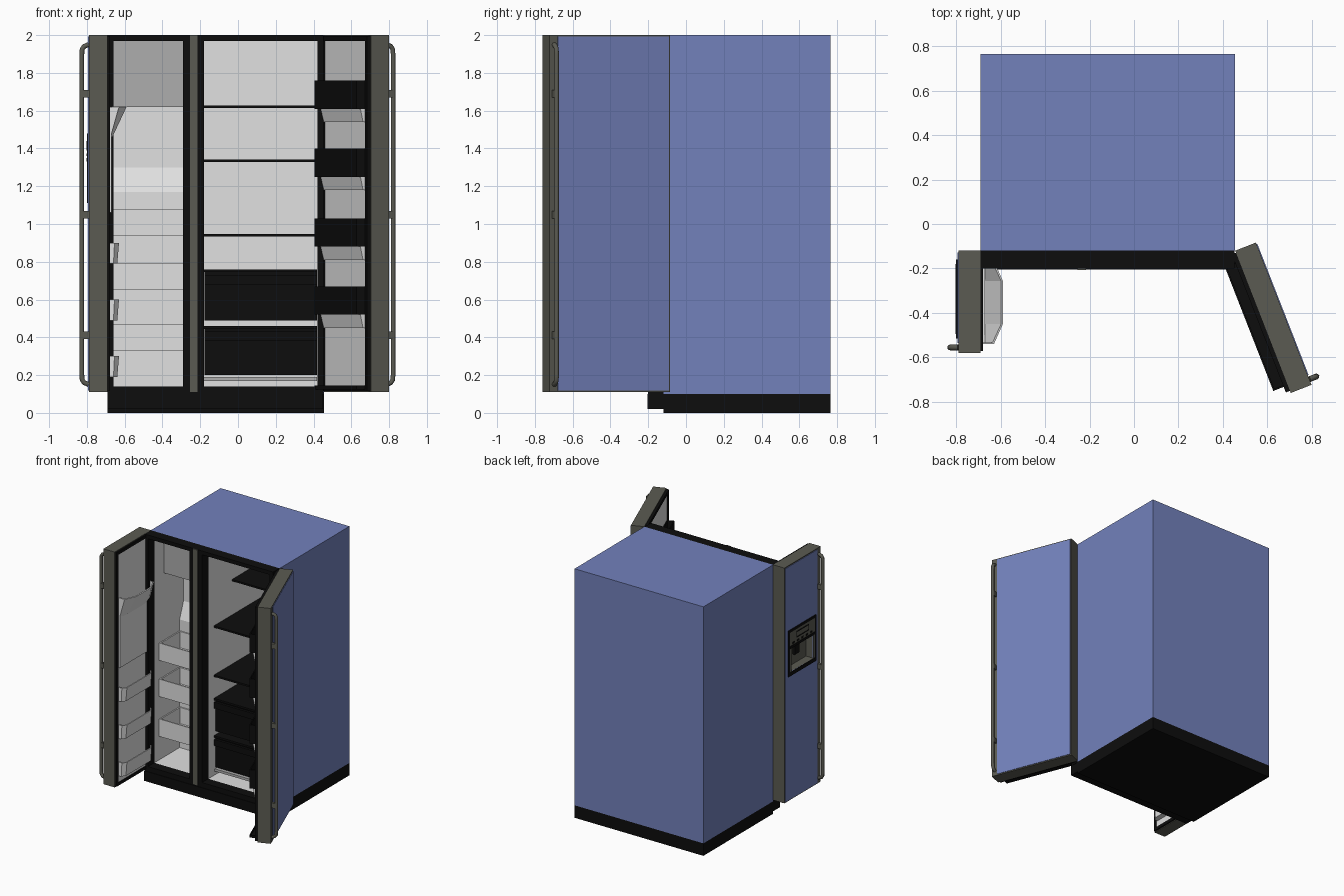
import bpy, bmesh
from mathutils import Matrix, Vector

cube = bpy.data.objects.get("Cube")
if cube:
    bpy.data.objects.remove(cube)


def material(name, r, g, b):
    m = bpy.data.materials.new(name)
    m.use_nodes = True
    m.diffuse_color = (r, g, b, 1)
    m.node_tree.nodes["Principled BSDF"].inputs["Base Color"].default_value = (r, g, b, 1)
    return m


BLUE = material("blue_paint", 0.17, 0.22, 0.5)
GRAY = material("dark_trim", 0.105, 0.105, 0.085)
BLACK = material("black_plastic", 0.004, 0.004, 0.004)
WHITE = material("white_liner", 0.75, 0.75, 0.75)
PALE = material("pale_gray", 0.42, 0.42, 0.42)
WORLD = Matrix.Identity(4)


def finish(name, bm, mat, mtx):
    bm.transform(mtx)
    bmesh.ops.recalc_face_normals(bm, faces=bm.faces)
    me = bpy.data.meshes.new(name)
    bm.to_mesh(me)
    bm.free()
    me.materials.append(mat)
    ob = bpy.data.objects.new(name, me)
    bpy.context.collection.objects.link(ob)
    return ob


def add_box(bm, lo, hi):
    lo, hi = Vector(lo), Vector(hi)
    scale = Matrix.Diagonal((*(hi - lo), 1))
    bmesh.ops.create_cube(bm, size=1, matrix=Matrix.Translation((lo + hi) / 2) @ scale)


def box(name, lo, hi, mat, mtx=WORLD):
    bm = bmesh.new()
    add_box(bm, lo, hi)
    return finish(name, bm, mat, mtx)


def hollow(bm, direction, t):
    """Remove the face looking along direction and give the rest a wall."""
    bmesh.ops.recalc_face_normals(bm, faces=bm.faces)
    lid = max(bm.faces, key=lambda f: f.normal.dot(Vector(direction)))
    bmesh.ops.delete(bm, geom=[lid], context='FACES')
    bmesh.ops.solidify(bm, geom=bm.faces[:], thickness=t)


def tray(name, lo, hi, mat, direction=(0, 0, 1), t=0.01, mtx=WORLD):
    bm = bmesh.new()
    add_box(bm, lo, hi)
    hollow(bm, direction, t)
    return finish(name, bm, mat, mtx)


def ring(name, outer, inner, y0, y1, mat, mtx=WORLD):
    """Rectangular frame in the x-z plane, both rectangles as x0, z0, x1, z1."""
    a, b, c, d = outer
    e, f, g, h = inner
    bm = bmesh.new()
    for x0, z0, x1, z1 in ((a, b, e, d), (g, b, c, d), (e, b, g, f), (e, h, g, d)):
        add_box(bm, (x0, y0, z0), (x1, y1, z1))
    return finish(name, bm, mat, mtx)


def profile_x(name, pts, x0, x1, mat, mtx=WORLD):
    """Extrude a y-z outline along x."""
    bm = bmesh.new()
    face = bm.faces.new([bm.verts.new((x0, y, z)) for y, z in pts])
    new = bmesh.ops.extrude_face_region(bm, geom=[face])["geom"]
    bmesh.ops.translate(bm, vec=(x1 - x0, 0, 0),
                        verts=[v for v in new if isinstance(v, bmesh.types.BMVert)])
    return finish(name, bm, mat, mtx)


def door_bin(name, u0, u1, z0, z1, depth, chamfer, taper, mat, mtx):
    """Open bin with cut corners; taper narrows the bottom towards the door."""
    bm = bmesh.new()
    plan = [(u0, 0), (u0, -depth * 0.6), (u0 + chamfer, -depth),
            (u1 - chamfer, -depth), (u1, -depth * 0.6), (u1, 0)]
    low = [bm.verts.new((u, v * taper, z0)) for u, v in plan]
    top = [bm.verts.new((u, v, z1)) for u, v in plan]
    bm.faces.new(low)
    bm.faces.new(top)
    for i in range(len(plan)):
        j = (i + 1) % len(plan)
        bm.faces.new((low[i], low[j], top[j], top[i]))
    hollow(bm, (0, 0, 1), 0.008)
    return finish(name, bm, mat, mtx)


def handle(name, u, v, mtx):
    cu = bpy.data.curves.new(name, 'CURVE')
    cu.dimensions = '3D'
    cu.bevel_depth = 0.013
    cu.bevel_resolution = 2
    cu.use_fill_caps = True
    half = [(0.1, 0.15), (v - 0.012, 0.16), (v - 0.002, 0.175), (v, 0.2)]
    path = half + [(y, 2.1 - z) for y, z in reversed(half)]
    sp = cu.splines.new('POLY')
    sp.points.add(len(path) - 1)
    for p, (y, z) in zip(sp.points, path):
        p.co = (*(mtx @ Vector((u, y, z))), 1)
    cu.materials.append(GRAY)
    bpy.context.collection.objects.link(bpy.data.objects.new(name, cu))
    for i, z in enumerate((0.41, 1.05, 1.69)):
        box(f"{name}_post_{i}", (u - 0.012, 0.1, z - 0.02), (u + 0.012, v, z + 0.02), GRAY, mtx)


def door_frame(hinge, along, outward):
    """Door space: x runs from the hinge, y points out of the door."""
    m = Matrix.Identity(4)
    m.col[0] = (*along, 0, 0)
    m.col[1] = (*outward, 0, 0)
    m.col[3] = (*hinge, 0, 1)
    return m


# Cabinet shell, base and kick plate
tray("cabinet_shell", (-0.69, -0.12, 0.1), (0.455, 0.765, 2), BLUE, (0, -1, 0), 0.015)
box("base", (-0.69, -0.12, 0), (0.455, 0.765, 0.1), BLACK)
box("kick_plate", (-0.69, -0.205, 0.02), (0.45, -0.12, 0.1), BLACK)

# Front frame around both compartments
ring("freezer_frame", (-0.69, 0.1, -0.235, 2), (-0.66, 0.14, -0.29, 1.97), -0.2, -0.12, BLACK)
ring("fridge_frame", (-0.235, 0.1, 0.452, 2), (-0.18, 0.14, 0.42, 1.97), -0.2, -0.12, BLACK)
box("center_strip", (-0.255, -0.207, 0.11), (-0.215, -0.2, 2), GRAY)

# Compartment liners
tray("freezer_liner", (-0.67, -0.12, 0.13), (-0.28, 0.3, 1.98), WHITE, (0, -1, 0))
tray("fridge_liner", (-0.19, -0.12, 0.13), (0.43, 0.66, 1.98), WHITE, (0, -1, 0))

# Freezer contents
box("ice_maker", (-0.659, 0, 1.62), (-0.291, 0.28, 1.969), PALE)
profile_x("freezer_back_panel",
          [(0.289, 1.62), (0.25, 1.62), (0.25, 1.3), (0.2, 1.17), (0.2, 0.141), (0.289, 0.141)],
          -0.659, -0.291, WHITE)
for i, z in enumerate((0.33, 0.65, 0.94)):
    tray(f"freezer_basket_{i}", (-0.658, -0.06, z), (-0.292, 0.2, z + 0.14), WHITE)

# Fridge shelves and drawers
for i, (z, y) in enumerate(((1.62, 0.18), (1.335, -0.05), (0.94, -0.05))):
    box(f"shelf_{i}", (-0.179, y, z - 0.007), (0.419, 0.64, z + 0.007), BLACK)
for i, (z0, z1) in enumerate(((0.2, 0.46), (0.49, 0.76))):
    box(f"drawer_{i}", (-0.178, -0.03, z0), (0.418, 0.62, z1 - 0.015), BLACK)
    box(f"drawer_cover_{i}", (-0.179, -0.05, z1 - 0.015), (0.419, 0.64, z1), BLACK)
    box(f"drawer_grip_{i}", (-0.178, -0.05, z1 - 0.08), (0.418, -0.03, z1 - 0.03), BLACK)
box("drawer_rail", (-0.179, -0.04, 0.17), (0.419, 0.6, 0.19), PALE)

# Fridge door
R = door_frame((0.455, -0.12), (0.364, -0.931), (0.931, 0.364))
box("fridge_door", (0, 0, 0.11), (0.687, 0.1, 2), GRAY, R)
box("fridge_door_panel", (0.008, 0.1, 0.118), (0.64, 0.104, 1.992), BLUE, R)
ring("fridge_door_gasket", (0.01, 0.115, 0.677, 1.995), (0.045, 0.14, 0.645, 1.97),
     -0.02, 0, BLACK, R)
box("fridge_door_liner", (0.045, -0.012, 0.14), (0.645, 0, 1.97), WHITE, R)
for i, z in enumerate((0.52, 0.88, 1.25, 1.61)):
    tray(f"door_shelf_{i}", (0.045, -0.07, z), (0.65, -0.012, z + 0.15), BLACK, t=0.008, mtx=R)
    profile_x(f"door_shelf_support_{i}",
              [(-0.012, z), (-0.045, z), (-0.03, z - 0.07), (-0.012, z - 0.07)],
              0.05, 0.645, WHITE, R)
tray("door_bottom_shelf", (0.045, -0.07, 0.125), (0.65, -0.012, 0.145), BLACK, t=0.006, mtx=R)
handle("fridge_handle", 0.66, 0.135, R)

# Freezer door, built around the dispenser recess
L = door_frame((-0.69, -0.12), (0, -1), (-1, 0))
recess = (0.08, 1.14, 0.36, 1.33)
box("freezer_door", (0, 0, 0.11), (0.46, 0.04, 2), GRAY, L)
ring("freezer_door_front", (0, 0.11, 0.46, 2), recess, 0.04, 0.1, GRAY, L)
ring("freezer_door_panel", (0.008, 0.118, 0.415, 1.992), recess, 0.1, 0.104, BLUE, L)
ring("dispenser_frame", (0.04, 1.11, 0.395, 1.48), (0.06, 1.14, 0.375, 1.46), 0.1, 0.11, BLACK, L)
ring("dispenser_surround", (0.06, 1.14, 0.375, 1.34), recess, 0.1, 0.108, GRAY, L)
box("dispenser_controls", (0.06, 0.1, 1.35), (0.375, 0.108, 1.46), GRAY, L)
box("dispenser_divider", (0.06, 0.1, 1.33), (0.375, 0.112, 1.35), BLACK, L)
ring("dispenser_display", (0.14, 1.39, 0.3, 1.44), (0.147, 1.397, 0.293, 1.433),
     0.108, 0.111, BLACK, L)
for i in range(5):
    u = 0.09 + i * 0.057
    box(f"dispenser_button_{i}", (u, 0.108, 1.36), (u + 0.025, 0.112, 1.372), BLACK, L)
box("dispenser_lever", (0.19, 0.04, 1.22), (0.25, 0.06, 1.33), BLACK, L)
handle("freezer_handle", 0.435, 0.137, L)

# Freezer door inside
ring("freezer_door_gasket", (0.008, 0.115, 0.452, 1.995), (0.03, 0.14, 0.43, 1.97),
     -0.012, 0, BLACK, L)
box("freezer_door_liner", (0.03, -0.008, 0.14), (0.43, 0, 1.97), WHITE, L)
box("chute_housing", (0.04, -0.02, 1.06), (0.42, -0.008, 1.5), WHITE, L)
door_bin("ice_bin", 0.045, 0.42, 1.46, 1.62, 0.1, 0.09, 0.25, WHITE, L)
for i, z in enumerate((0.19, 0.49, 0.79)):
    door_bin(f"freezer_door_bin_{i}", 0.045, 0.42, z, z + 0.11, 0.06, 0.03, 0.85, WHITE, L)
